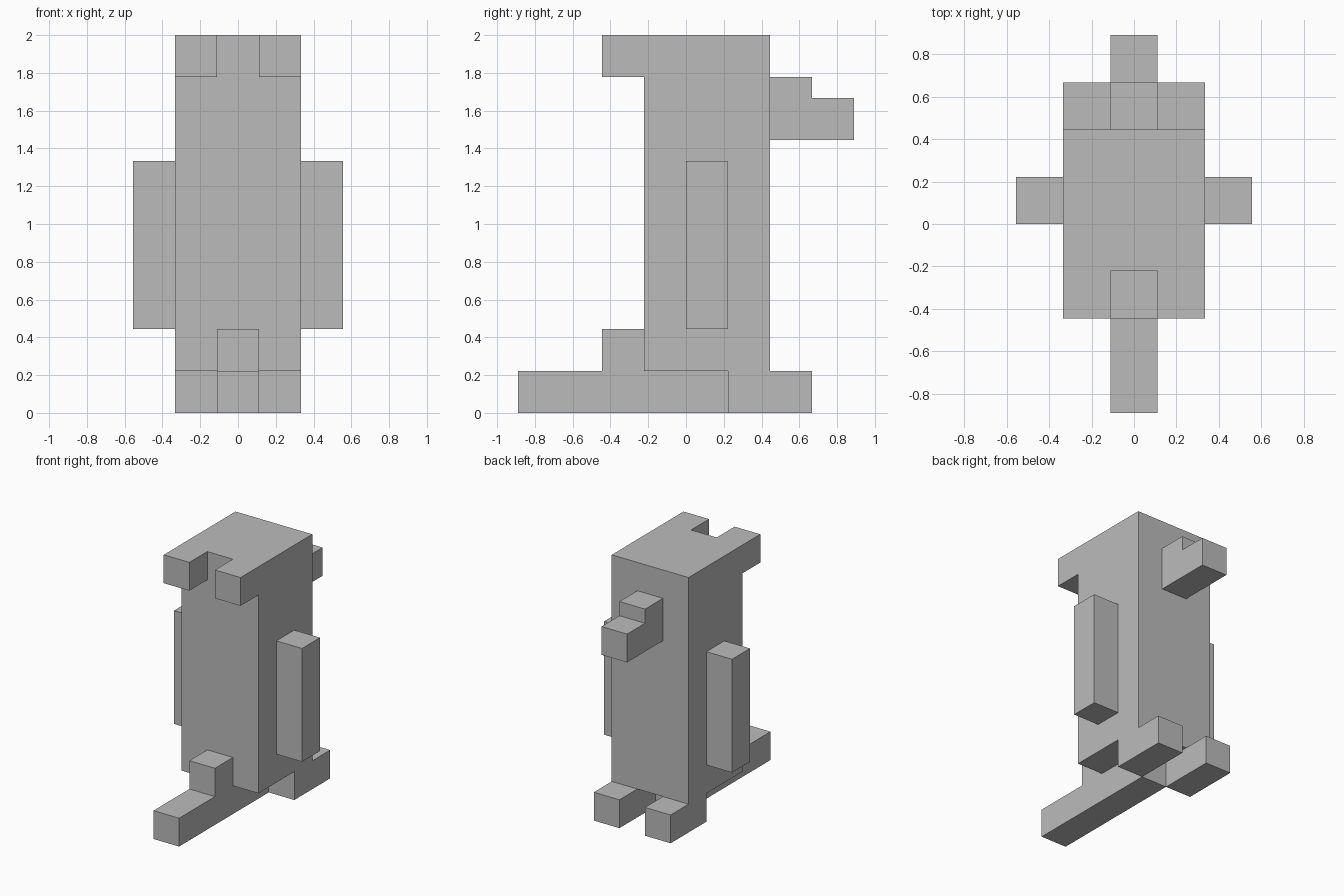
import bpy
import bmesh

old = bpy.data.objects.get("Cube")
if old:
    bpy.data.objects.remove(old, do_unlink=True)

U = 2 / 9  # one building block

grey = bpy.data.materials.new("plain grey")
grey.use_nodes = True
colour = (0.5, 0.5, 0.5, 1)
grey.diffuse_color = colour
grey.node_tree.nodes["Principled BSDF"].inputs["Base Color"].default_value = colour


def extrude_side(name, profile, x0, x1):
    """Extrude a (y, z) outline from x0 to x1, all in blocks."""
    bm = bmesh.new()
    face = bm.faces.new([bm.verts.new((x0 * U, y * U, z * U)) for y, z in profile])
    new = bmesh.ops.extrude_face_region(bm, geom=[face])["geom"]
    verts = [g for g in new if isinstance(g, bmesh.types.BMVert)]
    bmesh.ops.translate(bm, verts=verts, vec=((x1 - x0) * U, 0, 0))
    bmesh.ops.recalc_face_normals(bm, faces=bm.faces)
    mesh = bpy.data.meshes.new(name)
    bm.to_mesh(mesh)
    bm.free()
    mesh.materials.append(grey)
    obj = bpy.data.objects.new(name, mesh)
    bpy.context.collection.objects.link(obj)
    return obj


def box(name, x, y, z):
    outline = [(y[0], z[0]), (y[1], z[0]), (y[1], z[1]), (y[0], z[1])]
    return extrude_side(name, outline, *x)


# Upright body
box("body", (-1.5, 1.5), (-1, 2), (1, 9))

# Paired parts
for side, s in (("left", 1), ("right", -1)):
    inner = sorted((0.5 * s, 1.5 * s))
    outer = sorted((1.5 * s, 2.5 * s))
    box(side + "_crest", inner, (-2, -1), (8, 9))
    box(side + "_wing", outer, (0, 1), (2, 6))
    box(side + "_foot", inner, (1, 3), (0, 1))

# Stepped tail running under the body
extrude_side("tail", [(-4, 0), (1, 0), (1, 1), (-1, 1), (-1, 2), (-2, 2),
                      (-2, 1), (-4, 1)], -0.5, 0.5)

# Stepped beak
extrude_side("beak", [(2, 6.5), (4, 6.5), (4, 7.5), (3, 7.5), (3, 8), (2, 8)],
             -0.5, 0.5)
